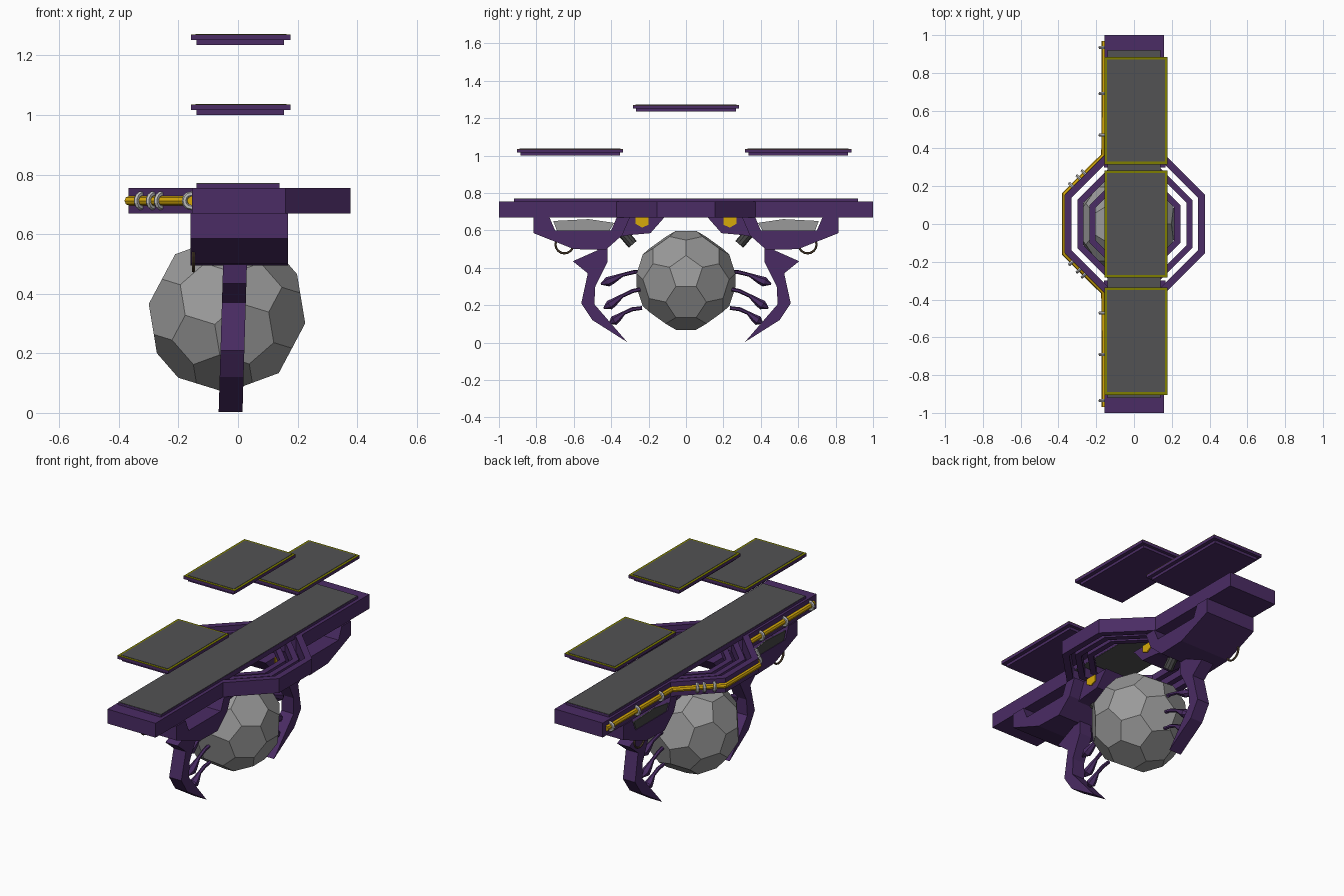
import bpy, bmesh, math
from mathutils import Vector, Matrix

if "Cube" in bpy.data.objects:
    bpy.data.objects.remove(bpy.data.objects["Cube"])


def mat(name, c):
    m = bpy.data.materials.new(name)
    m.diffuse_color = (*c, 1)
    m.use_nodes = True
    m.node_tree.nodes["Principled BSDF"].inputs["Base Color"].default_value = m.diffuse_color
    return m


PURPLE = mat("purple", (0.069, 0.025, 0.128))
SLATE = mat("slate_grey", (0.085, 0.085, 0.088))
STONE = mat("stone_grey", (0.32, 0.32, 0.32))
YELLOW = mat("yellow", (0.68, 0.40, 0.003))
OLIVE = mat("olive", (0.21, 0.21, 0.0))
BROWN = mat("brown", (0.10, 0.065, 0.035))
SILVER = mat("silver", (0.52, 0.52, 0.52))
DARK = mat("dark_grey", (0.06, 0.06, 0.06))


def finish(bm, name, material):
    bmesh.ops.recalc_face_normals(bm, faces=bm.faces)
    me = bpy.data.meshes.new(name)
    bm.to_mesh(me)
    bm.free()
    me.materials.append(material)
    ob = bpy.data.objects.new(name, me)
    bpy.context.collection.objects.link(ob)
    return ob


def box(name, x, y, z, material):
    bm = bmesh.new()
    bmesh.ops.create_cube(bm, size=1)
    for v in bm.verts:
        for i, r in enumerate((x, y, z)):
            v.co[i] = r[0] if v.co[i] < 0 else r[1]
    return finish(bm, name, material)


def loft(name, rings, material, closed=False):
    # skin between equal-sized point rings; caps unless closed
    bm = bmesh.new()
    vs = [[bm.verts.new(p) for p in r] for r in rings]
    n = len(vs[0])
    for a, b in (zip(vs, vs[1:] + vs[:1]) if closed else zip(vs, vs[1:])):
        for i in range(n):
            j = (i + 1) % n
            bm.faces.new((a[i], a[j], b[j], b[i]))
    if not closed:
        bm.faces.new(vs[0])
        bm.faces.new(vs[-1])
    return finish(bm, name, material)


def slab(name, prof, x0, x1, s, material, lean=0):
    # side profile (y, z) extruded along x, s flips front/back
    return loft(name, [[(x + lean * (0.5 - z), s * y, z) for y, z in prof]
                       for x in (x0, x1)], material)


def tube(name, path, radii, material, sides=8):
    path = [Vector(p) for p in path]
    rings = []
    for i, p in enumerate(path):
        t = (path[min(i + 1, len(path) - 1)] - path[max(i - 1, 0)]).normalized()
        u = t.cross(Vector((1, 0, 0)) if abs(t.z) > 0.1 else Vector((0, 0, 1))).normalized()
        w = t.cross(u)
        rings.append([p + radii[i] * (u * math.cos(a) + w * math.sin(a))
                      for a in [2 * math.pi * k / sides for k in range(sides)]])
    return loft(name, rings, material)


def torus(name, c, axis, R, r, material, n=16, m=6):
    q = Vector((0, 0, 1)).rotation_difference(Vector(axis))
    rings = []
    for i in range(n):
        a = 2 * math.pi * i / n
        d = Vector((math.cos(a), math.sin(a), 0))
        rings.append([Vector(c) + q @ (d * (R + r * math.cos(b)) + Vector((0, 0, r * math.sin(b))))
                      for b in [2 * math.pi * k / m for k in range(m)]])
    return loft(name, rings, material, True)


# nested octagonal rings in the middle
for k, (ro, ri, z0, z1) in enumerate([(0.372, 0.335, 0.67, 0.755),
                                      (0.305, 0.272, 0.68, 0.742),
                                      (0.24, 0.208, 0.69, 0.73)]):
    f = 1 / math.cos(math.pi / 8)
    rings = []
    for i in range(8):
        a = math.pi / 8 + i * math.pi / 4
        c, s = math.cos(a) * f, math.sin(a) * f
        rings.append([(0.005 + r * c, r * s, z) for r, z in ((ro, z0), (ro, z1), (ri, z1), (ri, z0))])
    loft(f"octagon_ring_{k}", rings, PURPLE, True)

# top plate spanning the beam, purple edge with a grey skin above and below
box("deck_bed", (-0.14, 0.14), (-0.92, 0.92), (0.742, 0.768), PURPLE)
box("deck_plate", (-0.139, 0.139), (-0.919, 0.919), (0.767, 0.771), SLATE)
box("deck_underside", (-0.139, 0.139), (-0.33, 0.33), (0.739, 0.743), SLATE)

CLAW = [(0.42, 0.515), (0.47, 0.495), (0.605, 0.435), (0.525, 0.37), (0.56, 0.21), (0.50, 0.12),
        (0.315, 0.003), (0.49, 0.205), (0.485, 0.30), (0.42, 0.43)]
FINGERS = [((0.455, 0.325), (0.20, 0.38)), ((0.44, 0.195), (0.22, 0.29)), ((0.41, 0.115), (0.235, 0.185))]

for s, tag in ((-1, "front"), (1, "back")):
    # beam half
    y = sorted((s * 0.34, s * 1.0))
    box(f"{tag}_beam", (-0.155, 0.16), y, (0.67, 0.755), PURPLE)
    # hollow housing: tray, end wall, inner wall, leaving side openings
    slab(f"{tag}_housing_tray", [(0.815, 0.60), (0.815, 0.585), (0.60, 0.50), (0.43, 0.495), (0.34, 0.575),
                                 (0.33, 0.60)], -0.16, 0.168, s, PURPLE)
    slab(f"{tag}_housing_end", [(0.815, 0.67), (0.815, 0.60), (0.70, 0.60), (0.73, 0.67)],
         -0.16, 0.168, s, PURPLE)
    slab(f"{tag}_housing_inner", [(0.37, 0.67), (0.40, 0.60), (0.33, 0.60), (0.30, 0.67)],
         -0.16, 0.168, s, PURPLE)
    slab(f"{tag}_nose", [(0.36, 0.67), (0.36, 0.565), (0.30, 0.575), (0.19, 0.585), (0.115, 0.67)],
         -0.1, 0.1, s, PURPLE)
    slab(f"{tag}_yellow_block", [(0.27, 0.669), (0.27, 0.635), (0.235, 0.615), (0.20, 0.63), (0.20, 0.669)],
         -0.06, 0.107, s, YELLOW)
    # panel inside the left opening: grey inside, dark outside
    win = [(0.71, 0.65), (0.69, 0.598), (0.41, 0.598), (0.385, 0.64), (0.52, 0.66)]
    slab(f"{tag}_window_outer", win, -0.157, -0.154, s, DARK)
    slab(f"{tag}_window_inner", win, -0.154, -0.150, s, STONE)
    # grey nozzle and hanging hoop
    tube(f"{tag}_nozzle", [(0, s * 0.34, 0.59), (0, s * 0.285, 0.525)], [0.028, 0.028], DARK, 10)
    torus(f"{tag}_hoop", (-0.15, s * 0.65, 0.525), (1, 0, 0), 0.048, 0.006, BROWN)
    # claw leg
    slab(f"{tag}_claw", CLAW, -0.050, 0.030, s, PURPLE, -0.03)
    # fingers holding the ball
    for k, ((y0, z0), (y1, z1)) in enumerate(FINGERS):
        pts = [(-0.02, s * (y0 + (y1 - y0) * t), z0 + (z1 - z0) * t + h)
               for t, h in ((0, -0.012), (0.14, -0.008), (0.24, -0.003), (0.45, 0.012), (0.7, 0.014), (1, 0))]
        tube(f"{tag}_finger_{k}", pts, [0.004, 0.026, 0.022, 0.010, 0.011, 0.010], PURPLE, 6)

# faceted ball: truncated icosahedron
ico = bmesh.new()
bmesh.ops.create_icosphere(ico, subdivisions=1, radius=0.311)
ball = bmesh.new()
for e in ico.edges:
    a, b = e.verts[0].co, e.verts[1].co
    ball.verts.new(a.lerp(b, 1 / 3))
    ball.verts.new(a.lerp(b, 2 / 3))
ico.free()
bmesh.ops.convex_hull(ball, input=ball.verts)
bmesh.ops.dissolve_limit(ball, angle_limit=0.05, verts=ball.verts, edges=ball.edges)
bmesh.ops.transform(ball, verts=ball.verts,
                    matrix=Matrix.Translation((-0.037, 0, 0.333)) @ Matrix.Rotation(0.3, 4, "Y"))
finish(ball, "faceted_ball", STONE)

# floating panels
for k, (yc, z) in enumerate([(-0.62, 1.0), (0, 1.235), (0.6, 1.0)]):
    y0, y1 = yc - 0.284, yc + 0.284
    box(f"panel_base_{k}", (-0.14, 0.155), (y0 + 0.018, y1 - 0.018), (z, z + 0.017), PURPLE)
    box(f"panel_slab_{k}", (-0.157, 0.177), (y0, y1), (z + 0.016, z + 0.033), PURPLE)
    box(f"panel_rim_{k}", (-0.157, 0.177), (y0, y1), (z + 0.033, z + 0.035), OLIVE)
    box(f"panel_face_{k}", (-0.143, 0.163), (y0 + 0.014, y1 - 0.014), (z + 0.032, z + 0.037), SLATE)

# yellow pipe along the left side with silver clamps
Z = 0.712
P = [(-0.155, -0.97), (-0.158, -0.365), (-0.366, -0.157), (-0.366, 0.157), (-0.158, 0.365), (-0.155, 0.97)]
tube("side_pipe", [(x, y, Z) for x, y in P], [0.016] * 6, YELLOW)
for s in (-1, 1):
    for y in (0.47, 0.69, 0.935):
        torus("pipe_clamp", (-0.157, s * y, Z), (0, 1, 0), 0.023, 0.009, SILVER, 12)
    for x in (-0.325, -0.285, -0.258):
        torus("pipe_clamp", (x, s * (0.523 + x), Z), Vector((1, s, 0)).normalized(), 0.023, 0.009, SILVER, 12)
